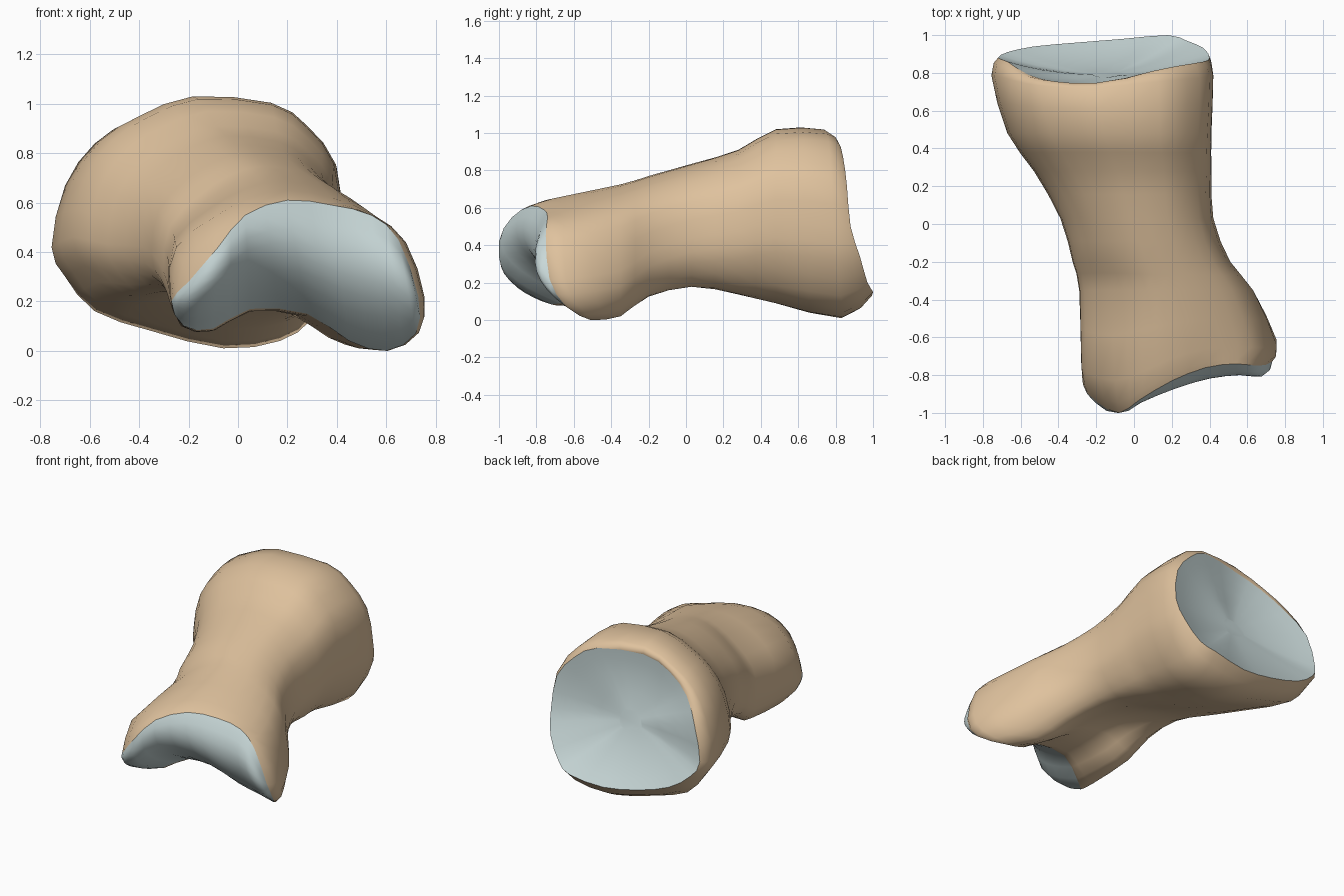
import bpy, bmesh
from mathutils import Vector

if "Cube" in bpy.data.objects:
    bpy.data.objects.remove(bpy.data.objects["Cube"])

# Outlines run clockwise from the left tip, 16 matching points each
HEAD = [(-.28, .25), (-.25, .42), (-.10, .54), (.05, .62), (.20, .65), (.38, .62), (.55, .55), (.68, .44),
        (.755, .22), (.73, .08), (.60, .0), (.45, .04), (.28, .14), (.05, .16), (-.10, .08), (-.23, .10)]
BASE = [(-.755, .42), (-.70, .67), (-.58, .84), (-.42, .94), (-.20, 1.02), (.13, .995), (.28, .90), (.40, .74),
        (.42, .50), (.40, .32), (.30, .13), (.17, .04), (-.06, .01), (-.35, .08), (-.58, .16), (-.70, .30)]
# Edges of the two joint facets (x, y, z)
FRONT_RIM = [(-.27, -.85, .20), (-.20, -.94, .28), (-.08, -1.0, .42), (.03, -.93, .55),
             (.20, -.83, .61), (.38, -.76, .59), (.54, -.74, .55), (.65, -.75, .45),
             (.73, -.73, .22), (.72, -.64, .07), (.60, -.51, .0), (.45, -.52, .04),
             (.28, -.58, .15), (.05, -.61, .17), (-.10, -.67, .09), (-.22, -.77, .10)]
BACK_RIM = [(-.72, .88, .43), (-.67, .86, .64), (-.56, .79, .80), (-.40, .75, .91),
            (-.20, .74, .97), (.10, .81, .96), (.25, .84, .87), (.37, .86, .72),
            (.40, .88, .50), (.37, .93, .34), (.28, .97, .20), (.18, 1.0, .15),
            (-.06, .98, .12), (-.31, .96, .16), (-.53, .94, .23), (-.67, .91, .33)]
# Shaft sections: y, x range, z range, blend from head shape to base shape
SECTIONS = [(-.35, -.29, .63, .02, .725, .1), (-.20, -.325, .51, .13, .77, .3),
            (.03, -.39, .42, .18, .835, .55), (.28, -.53, .41, .14, .91, .8),
            (.48, -.67, .41, .09, 1.02, .95)]


def unit(outline):
    xs, zs = [p[0] for p in outline], [p[1] for p in outline]
    return [((x - min(xs)) / (max(xs) - min(xs)), (z - min(zs)) / (max(zs) - min(zs))) for x, z in outline]


def section(y, x0, x1, z0, z1, t):
    pts = [((1 - t) * a[0] + t * b[0], (1 - t) * a[1] + t * b[1]) for a, b in zip(unit(HEAD), unit(BASE))]
    pts = unit(pts)
    return [Vector((x0 + (x1 - x0) * u, y, z0 + (z1 - z0) * v)) for u, v in pts]


def midpoint(a, b, c, d):
    return (b + c) * .5625 - (a + d) * .0625


def refine_ring(r):
    out = []
    for i in range(len(r)):
        out += [r[i], midpoint(r[i - 1], r[i], r[(i + 1) % len(r)], r[(i + 2) % len(r)])]
    return out


def make_object(name, verts, faces, mat, facing=None):
    bm = bmesh.new()
    vs = [bm.verts.new((v[0], v[1], max(0, v[2]))) for v in verts]
    for f in faces:
        bm.faces.new([vs[i] for i in f])
    bmesh.ops.remove_doubles(bm, verts=bm.verts, dist=1e-4)
    bmesh.ops.recalc_face_normals(bm, faces=bm.faces)
    if facing and sum(f.normal.y * f.calc_area() for f in bm.faces) * facing < 0:
        bmesh.ops.reverse_faces(bm, faces=bm.faces)
    for f in bm.faces:
        f.smooth = True
    mesh = bpy.data.meshes.new(name)
    bm.to_mesh(mesh)
    bm.free()
    mesh.materials.append(mat)
    bpy.context.collection.objects.link(bpy.data.objects.new(name, mesh))


def material(name, color):
    m = bpy.data.materials.new(name)
    m.diffuse_color = color
    m.use_nodes = True
    m.node_tree.nodes["Principled BSDF"].inputs["Base Color"].default_value = m.diffuse_color
    return m


def loft_faces(rows, n):
    return [(j * n + i, j * n + (i + 1) % n, (j + 1) * n + (i + 1) % n, (j + 1) * n + i)
            for j in range(rows - 1) for i in range(n)]


bone = material("bone", (.74, .54, .34, 1))
cartilage = material("cartilage", (.60, .71, .71, 1))

# Bone shaft: rim, collar, sections, collar, rim
front = [Vector(p) for p in FRONT_RIM]
back = [Vector(p) for p in BACK_RIM]
rings = [front, [Vector((x, .7 * r.y - .13, z)) for (x, z), r in zip(HEAD, front)]]
rings += [section(*s) for s in SECTIONS]
rings += [[Vector((x, .45 * r.y + .39, z)) for (x, z), r in zip(BASE, back)], back]
rings = [refine_ring(r) for r in rings]
n = len(rings[0])
fine = []
for j in range(len(rings) - 1):
    a, b, c, d = (rings[max(0, min(len(rings) - 1, j + k))] for k in (-1, 0, 1, 2))
    fine += [b, [midpoint(*q) for q in zip(a, b, c, d)]]
fine.append(rings[-1])
make_object("bone_shaft", [v for r in fine for v in r], loft_faces(len(fine), n), bone)

# Front saddle facet: strips from the upper rim to the lower rim, bulging forward
rim, rows, half = rings[0], 8, n // 2
verts = []
for i in range(half + 1):
    top, low = rim[i], rim[-i % n]
    bulge = .26 * (top - low).length
    for k in range(rows + 1):
        t = k / rows
        p = top.lerp(low, t)
        p.y = max(-1, p.y - bulge * 4 * t * (1 - t))
        verts.append(p)
w = rows + 1
faces = [(i * w + k, i * w + k + 1, (i + 1) * w + k + 1, (i + 1) * w + k)
         for i in range(half) for k in range(rows)]
make_object("front_joint_facet", verts, faces, cartilage, -1)

# Back facet: shallow dish
rim = rings[-1]
centre = sum(rim, Vector()) / n
verts = []
for s in (1, .85, .65, .4, .15):
    for p in rim:
        q = centre.lerp(p, s)
        q.y -= .09 * (1 - s * s)
        verts.append(q)
faces = loft_faces(5, n) + [tuple(range(4 * n, 5 * n))]
make_object("back_joint_facet", verts, faces, cartilage, 1)
